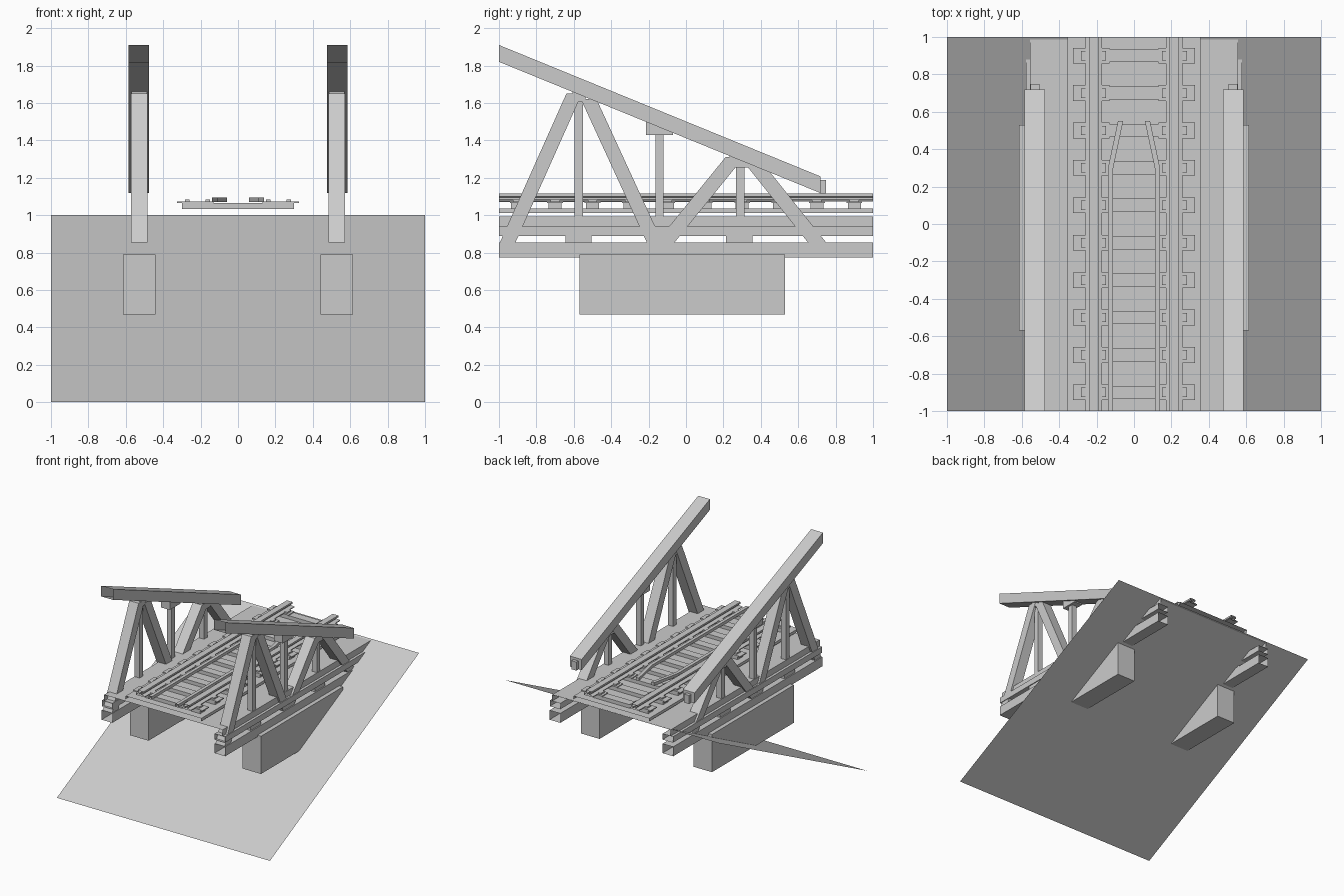
import bpy, bmesh

cube = bpy.data.objects.get("Cube")
if cube:
    bpy.data.objects.remove(cube, do_unlink=True)

grey = bpy.data.materials.new("light grey")
grey.use_nodes = True
grey.diffuse_color = (0.6, 0.6, 0.6, 1)
grey.node_tree.nodes["Principled BSDF"].inputs["Base Color"].default_value = (0.6, 0.6, 0.6, 1)


def finish(name, bm, mirror):
    bmesh.ops.recalc_face_normals(bm, faces=bm.faces)
    mesh = bpy.data.meshes.new(name)
    bm.to_mesh(mesh)
    bm.free()
    mesh.materials.append(grey)
    ob = bpy.data.objects.new(name, mesh)
    bpy.context.collection.objects.link(ob)
    if mirror:
        ob.modifiers.new("Mirror", 'MIRROR').use_mirror_merge = False
    return ob


def loft(name, rings, closed=True, cap_start=False, cap_end=False, mirror=True):
    """Join rings of 3D points with side faces; ends stay open unless capped."""
    bm = bmesh.new()
    loops = [[bm.verts.new(p) for p in ring] for ring in rings]
    n = len(loops[0])
    for a, b in zip(loops, loops[1:]):
        for i in range(n if closed else n - 1):
            j = (i + 1) % n
            bm.faces.new((a[i], a[j], b[j], b[i]))
    if cap_start:
        bm.faces.new(loops[0])
    if cap_end:
        bm.faces.new(loops[-1])
    return finish(name, bm, mirror)


def run(name, xz, closed=True, mirror=True):
    """Open-ended profile running the whole length of the span."""
    return loft(name, [[(x, y, z) for x, z in xz] for y in (-1, 1)], closed, mirror=mirror)


def rect(a0, a1, b0, b1):
    return [(a0, b0), (a1, b0), (a1, b1), (a0, b1)]


def plate(name, yz, x0, x1, front_cap=True):
    """Side-view outline given thickness across the span."""
    return loft(name, [[(x, y, z) for y, z in yz] for x in (x0, x1)],
                cap_start=True, cap_end=True)


def boxes(name, bounds):
    bm = bmesh.new()
    for x0, x1, y0, y1, z0, z1 in bounds:
        r = bmesh.ops.create_cube(bm, size=1)
        for v in r["verts"]:
            v.co.x = (x0 + x1) / 2 + v.co.x * (x1 - x0)
            v.co.y = (y0 + y1) / 2 + v.co.y * (y1 - y0)
            v.co.z = (z0 + z1) / 2 + v.co.z * (z1 - z0)
    return finish(name, bm, True)


# Sloping ground sheet
loft("ground_slope", [[(-1, -1, 0), (1, -1, 0)], [(-1, 1, 1), (1, 1, 1)]],
     closed=False, mirror=False)

# Abutments, lower girders and chords
boxes("abutment", [(0.44, 0.615, -0.57, 0.53, 0.47, 0.79)])
run("lower_girder", rect(0.48, 0.58, 0.775, 0.855))
run("bottom_chord", rect(0.48, 0.578, 0.89, 0.94))
boxes("bearing_block", [(0.49, 0.57, y - 0.07, y + 0.07, 0.855, 0.89) for y in (-0.575, 0.285)])

# Deck sheet with folded edges, and the raised track bed
run("deck", [(-0.556, 0.94), (-0.556, 0.993), (0.556, 0.993), (0.556, 0.94)],
    closed=False, mirror=False)
run("track_bed", [(-0.355, 1.012), (-0.355, 1.036), (0.355, 1.036), (0.355, 1.012)],
    closed=False, mirror=False)

# Sloping top chord, open at the front
top = [(-1, 1.82, 1.91), (0.72, 1.118, 1.207)]
loft("top_chord", [[(x, y, z) for x, z in rect(0.475, 0.585, lo, hi)] for y, lo, hi in top],
     cap_end=True)
boxes("chord_end_block", [(0.505, 0.553, 0.715, 0.748, 1.115, 1.187)])

# Truss diagonals: foot centre and head centre in side view
diagonals = [(-0.953, 0.855, -0.598, 1.65), (-0.168, 0.855, -0.52, 1.62),
             (-0.11, 0.855, 0.26, 1.31), (0.70, 0.855, 0.345, 1.30)]
for i, (y0, z0, y1, z1) in enumerate(diagonals):
    length = ((y1 - y0) ** 2 + (z1 - z0) ** 2) ** 0.5
    half = 0.038 * length / (z1 - z0)
    plate(f"diagonal_{i + 1}", [(y0 - half, z0), (y0 + half, z0), (y1 + half, z1), (y1 - half, z1)],
          0.485, 0.572)

# Upright posts and the saddle under the chord
boxes("truss_posts", [(0.507, 0.553, y - 0.022, y + 0.022, 0.99, z)
                      for y, z in ((-0.573, 1.605), (-0.142, 1.43), (0.29, 1.255))])
plate("post_saddle", [(-0.215, 1.43), (-0.07, 1.43), (-0.07, 1.45), (-0.215, 1.51)], 0.49, 0.57)
# Node fillers where the diagonals meet
plate("peak_filler_tall", [(-0.60, 1.605), (-0.545, 1.605), (-0.53, 1.64), (-0.61, 1.67)], 0.487, 0.57)
plate("peak_filler_short", [(0.24, 1.255), (0.345, 1.255), (0.36, 1.28), (0.23, 1.33)], 0.487, 0.57)
plate("valley_filler", [(-0.17, 0.855), (-0.1, 0.855), (-0.07, 0.942), (-0.2, 0.942)], 0.487, 0.57)

# Sleepers with tie plates and rail clips
rows = [-0.9 + 0.2 * i for i in range(10)]
boxes("sleepers", [(0, 0.3, y - 0.035, y + 0.035, 1.032, 1.066) for y in rows])
boxes("tie_plates", [(0.13, 0.327, y - 0.042, y + 0.042, 1.064, 1.073) for y in rows])
boxes("rail_clips", [(x - 0.012, x + 0.012, y - 0.025, y + 0.025, 1.073, 1.085)
                     for y in rows for x in (0.162, 0.272)])

# Running rails: foot, web and head
half_rail = [(0.043, 1.073), (0.043, 1.08), (0.01, 1.085), (0.01, 1.095), (0.026, 1.1), (0.026, 1.115)]
run("running_rail", [(0.215 + x, z) for x, z in half_rail] +
    [(0.215 - x, z) for x, z in reversed(half_rail)])

# Guard rails bending inward toward the far end
bend = [(-1, 0.125), (0.3, 0.125), (0.55, 0.072)]
loft("guard_rail", [[(x, y, z) for x, z in rect(c - 0.014, c + 0.014, 1.07, 1.095)] for y, c in bend],
     cap_end=True)
